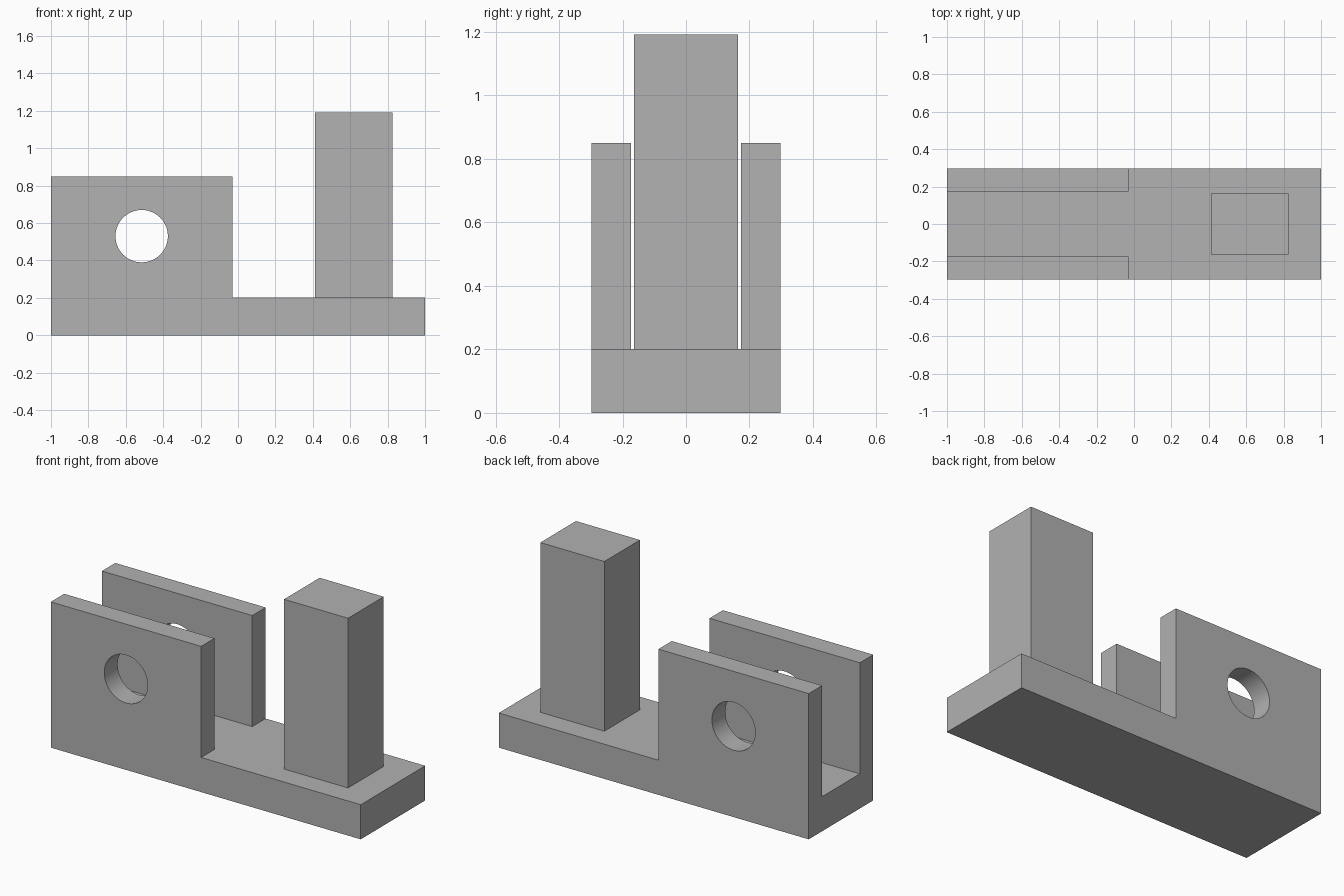
import bpy
import bmesh
from math import pi, radians
from mathutils import Matrix, Vector

cube = bpy.data.objects.get("Cube")
if cube:
    bpy.data.objects.remove(cube, do_unlink=True)

grey = bpy.data.materials.new("plain grey")
grey.use_nodes = True
colour = (0.445, 0.445, 0.445, 1)
grey.diffuse_color = colour
grey.node_tree.nodes["Principled BSDF"].inputs["Base Color"].default_value = colour

HALF_DEPTH = 0.297
SLOT_HALF = 0.174
BASE_TOP = 0.202
WALL_TOP = 0.85
WALL_END = -0.03


def make_object(name, bm):
    bmesh.ops.recalc_face_normals(bm, faces=bm.faces)
    mesh = bpy.data.meshes.new(name)
    bm.to_mesh(mesh)
    bm.free()
    mesh.materials.append(grey)
    obj = bpy.data.objects.new(name, mesh)
    bpy.context.collection.objects.link(obj)
    return obj


def extrude_profile(name, points, half_depth):
    """Extrude an x-z outline symmetrically along y."""
    bm = bmesh.new()
    face = bm.faces.new([bm.verts.new((x, -half_depth, z)) for x, z in points])
    grown = bmesh.ops.extrude_face_region(bm, geom=[face])["geom"]
    verts = [g for g in grown if isinstance(g, bmesh.types.BMVert)]
    bmesh.ops.translate(bm, verts=verts, vec=Vector((0, 2 * half_depth, 0)))
    return make_object(name, bm)


def block(name, x0, x1, z0, z1, half_depth):
    return extrude_profile(name, [(x0, z0), (x1, z0), (x1, z1), (x0, z1)], half_depth)


def cut(target, cutter):
    cutter.hide_render = True
    mod = target.modifiers.new("cut", "BOOLEAN")
    mod.operation = "DIFFERENCE"
    mod.solver = "EXACT"
    mod.object = cutter
    bpy.context.view_layer.objects.active = target
    bpy.ops.object.modifier_apply(modifier=mod.name)
    bpy.data.objects.remove(cutter, do_unlink=True)


# Stepped body: base slab with a tall end
body = extrude_profile("base_with_side_walls", [
    (-1, 0), (1, 0), (1, BASE_TOP), (WALL_END, BASE_TOP),
    (WALL_END, WALL_TOP), (-1, WALL_TOP)], HALF_DEPTH)

# Slot that splits the tall end into two walls; it stops at the slab top
cut(body, block("slot_cutter", -1.2, 0.2, BASE_TOP, 1, SLOT_HALF))

# Round hole through both walls
bm = bmesh.new()
bmesh.ops.create_cone(
    bm, cap_ends=True, segments=64, radius1=0.14, radius2=0.14, depth=1,
    matrix=Matrix.Translation((-0.515, 0, 0.53)) @ Matrix.Rotation(pi / 2, 4, "X"))
cut(body, make_object("hole_cutter", bm))

# Upright post on the slab
post = block("post", 0.412, 0.825, BASE_TOP, 1.192, 0.164)

for obj in (body, post):
    bpy.ops.object.select_all(action="DESELECT")
    obj.select_set(True)
    bpy.context.view_layer.objects.active = obj
    bpy.ops.object.shade_smooth_by_angle(angle=radians(30))
